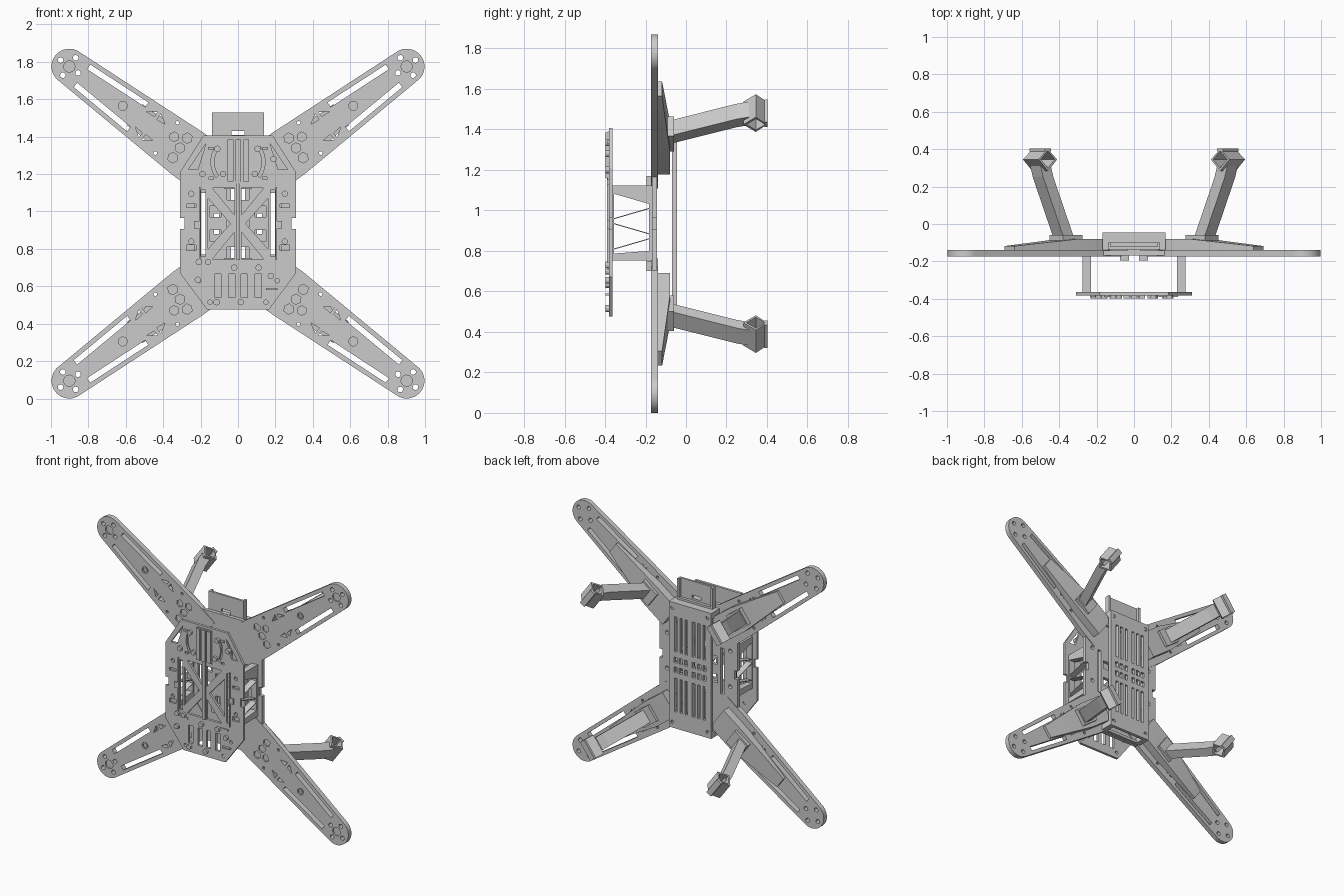
import bpy, bmesh
from math import sin, cos, pi, radians
from mathutils import Matrix, Vector

if "Cube" in bpy.data.objects:
    bpy.data.objects.remove(bpy.data.objects["Cube"])

ZC = 0.935                                   # mirror height of the frame


def finish(name, bm):
    bmesh.ops.remove_doubles(bm, verts=bm.verts, dist=1e-5)
    bmesh.ops.recalc_face_normals(bm, faces=bm.faces)
    me = bpy.data.meshes.new(name)
    bm.to_mesh(me)
    bm.free()
    ob = bpy.data.objects.new(name, me)
    bpy.context.collection.objects.link(ob)
    return ob


def plate(name, loops, a, b, side=False):
    """Flat outline with holes; in xz between y=a..b, or in yz between x=a..b."""
    cu = bpy.data.curves.new(name, 'CURVE')
    cu.dimensions, cu.fill_mode, cu.extrude = '2D', 'BOTH', abs(b - a) / 2
    for lp in loops:
        sp = cu.splines.new('POLY')
        sp.points.add(len(lp) - 1)
        for p, q in zip(sp.points, lp):
            p.co = (q[0], q[1], 0, 1)
        sp.use_cyclic_u = True
    tmp = bpy.data.objects.new(name + "_outline", cu)
    bpy.context.collection.objects.link(tmp)
    dg = bpy.context.evaluated_depsgraph_get()
    me = bpy.data.meshes.new_from_object(tmp.evaluated_get(dg))
    m = (a + b) / 2
    if side:
        me.transform(Matrix(((0, 0, 1, m), (1, 0, 0, 0), (0, 1, 0, 0), (0, 0, 0, 1))))
    else:
        me.transform(Matrix(((1, 0, 0, 0), (0, 0, -1, m), (0, 1, 0, 0), (0, 0, 0, 1))))
    bm = bmesh.new()
    bm.from_mesh(me)
    bpy.data.objects.remove(tmp)
    bpy.data.meshes.remove(me)
    return finish(name, bm)


def solids(name, groups):
    """One object made of several convex solids."""
    out = bmesh.new()
    for pts in groups:
        bm = bmesh.new()
        for p in pts:
            bm.verts.new(p)
        r = bmesh.ops.convex_hull(bm, input=bm.verts)
        bmesh.ops.dissolve_limit(bm, angle_limit=0.01, verts=bm.verts, edges=bm.edges)
        me = bpy.data.meshes.new("part")
        bm.to_mesh(me)
        bm.free()
        out.from_mesh(me)
        bpy.data.meshes.remove(me)
    return finish(name, out)


def box(x0, x1, y0, y1, z0, z1):
    return [(x, y, z) for x in (x0, x1) for y in (y0, y1) for z in (z0, z1)]


def rect(x0, x1, z0, z1):
    return [(x0, z0), (x1, z0), (x1, z1), (x0, z1)]


def circle(x, z, r, n=16):
    return [(x + r * cos(2 * pi * i / n), z + r * sin(2 * pi * i / n)) for i in range(n)]


def cyl(x, z, r, y0, y1, n=12):
    return [(p, y, q) for p, q in circle(x, z, r, n) for y in (y0, y1)]


def both(loops):
    return loops + [[(-x, z) for x, z in lp] for lp in loops]


# Octagonal plates
half = [(.185, 1.406), (.31, 1.21), (.31, .965), (.285, .965), (.285, .905),
        (.31, .905), (.31, .67), (.165, .475)]
octagon = half + [(-x, z) for x, z in reversed(half)]
arc = [(r * cos(radians(t)), 1.265 + r * sin(radians(t)))
       for r, ang in ((.145, range(-35, 36, 10)), (.128, range(35, -36, -10))) for t in ang]
front_holes = both([
    [(.17, 1.365), (.265, 1.225), (.215, 1.225)], arc,
    rect(.175, .197, .76, 1.115),
    [(.16, .80), (.16, 1.07), (.04, .935)],
    [(.018, 1.125), (.018, .98), (.137, 1.125)],
    [(.018, .745), (.018, .89), (.137, .745)],
    circle(.25, 1.095, .014), circle(.25, .84, .014),
    rect(.225, .275, 1.02, 1.04), rect(.225, .275, .79, .82),
    rect(.015, .05, .54, .665), rect(.09, .125, .54, .665),
    rect(.13, .155, 1.17, 1.185), circle(.15, .515, .012), circle(.21, .63, .012)])
plate("front_plate", [octagon] + front_holes, -.381, -.363)

mid_holes = both([rect(.175, .2, .77, 1.1), rect(.02, .06, 1.06, 1.12), rect(.02, .06, .75, .81),
                  rect(.09, .15, .97, 1.03), rect(.09, .15, .84, .90), rect(.02, .06, .9, .97),
                  circle(.25, 1.095, .014), circle(.25, .84, .014)])
plate("middle_plate", [octagon] + mid_holes, -.168, -.143)

# Front plate fittings: rails, spine, clips and bolt heads
rails = [box(x, x + .03, -.398, -.37, 1.16, 1.385) for x in (-.055, -.013, .03)]
rails += [box(-.055, .06, -.388, -.37, 1.15, 1.39), box(-.012, .012, -.39, -.365, .74, 1.16)]
for s in (-1, 1):
    rails += [box(s * .2, s * .208, -.39, -.365, .74, 1.13),
              box(s * .205, s * .235, -.39, -.37, .91, .95),
              box(s * .13, s * .16, -.39, -.37, 1.33, 1.345),
              box(s * .13, s * .19, -.388, -.37, .705, .716)]
rails.append(box(.15, .21, -.398, -.37, .58, .59))
solids("front_plate_rails", rails)
bolts = [(-.115, .515), (.015, .515), (-.215, .635), (-.02, .70), (.11, .70), (.175, .655),
         (-.16, .73), (-.21, .73), (-.11, 1.335), (.105, 1.335), (-.08, 1.2), (.09, 1.2), (.19, 1.28), (-.19, 1.2)]
solids("front_plate_bolts", [cyl(x, z, .017, -.398, -.37) for x, z in bolts])
solids("middle_plate_blocks", [box(s * .028, s * .075, -.195, -.16, z, z + .05)
                               for s in (-1, 1) for z in (.7, 1.12)])

# Zigzag side spacers
tri = []
zs = [1.085, 1.01, .935, .86, .785]
for i in range(4):
    l, r = (-.355, -.183) if i % 2 == 0 else (-.183, -.355)
    lo, hi = zs[i + 1] - .058, zs[i] - .013
    tri.append([(l, hi), (l, max(lo, .79) if i == 3 else lo), (r, (lo + hi) / 2 - .01), (r, (lo + hi) / 2 + .01)])
tri = [[(y, z + .01) for y, z in t] for t in tri]
for s, n in ((-1, "left"), (1, "right")):
    plate("spacer_" + n, [rect(-.366, -.167, .752, 1.124)] + tri, s * .23, s * .275, True)

# Back cover with cooling slots
cover_holes = []
for x in (.018, .06, .102):
    cover_holes += [rect(x, x + .02, 1.03, 1.28), rect(x, x + .026, .95, .99),
                    rect(x, x + .026, .88, .92), rect(x, x + .02, .60, .84)]
cover_holes += [circle(.14, 1.34, .013), circle(.14, .52, .013)]
plate("back_cover", [rect(-.168, .168, .48, 1.38)] + both(cover_holes), -.068, -.045)
walls = [box(-.168, .168, -.145, -.05, 1.362, 1.38), box(-.168, .168, -.145, -.125, .48, .5)]
walls += [box(s * .13, s * .168, -.145, -.05, z, z + .04) for s in (-1, 1) for z in (.48, 1.335)]
solids("cover_end_walls", walls)

# Upright panel at the top end
plate("top_panel", [rect(-.14, .14, 1.3, 1.53), rect(-.035, .035, 1.408, 1.43)], -.135, -.12)
solids("panel_lips", [box(s * .125, s * .14, -.13, -.1, 1.38, 1.53) for s in (-1, 1)]
       + [box(-.14, .14, -.13, -.1, 1.38, 1.395), box(-.035, .035, -.15, -.12, 1.39, 1.408)])

# Arms and legs, one set for every corner
base = Vector((.27, 1.31))
tip = Vector((.902, 1.775))
L = (tip - base).length
d = (tip - base) / L
n = Vector((-d.y, d.x))
R = .095


def width(s):
    return .14 - .045 * max(s, 0) / L


for sx, sz, corner in ((1, 1, "upper_right"), (-1, 1, "upper_left"),
                       (1, -1, "lower_right"), (-1, -1, "lower_left")):
    def P(s, t):
        p = base + d * s + n * t
        return (sx * p.x, ZC + sz * (p.y - ZC))

    def Q(s, t, y):
        x, z = P(s, t)
        return (x, y, z)

    def loop(pts):
        return [P(s, t) for s, t in pts]

    def block(s0, s1, w, y0, y1):
        return [Q(s, t, y) for s in (s0, s1) for t in (-w, w) for y in (y0, y1)]

    # Tapered arm with a round motor mount
    outline = [(-.15, -.14), (0, -.14)]
    outline += [(L + R * cos(radians(a)), R * sin(radians(a))) for a in range(-90, 91, 9)]
    outline += [(0, .14), (-.15, .14)]
    holes = []
    for k in (-1, 1):
        holes.append([(s, k * (width(s) - e)) for s, e in ((.33, .025), (.70, .025), (.70, .055), (.33, .055))])
        holes.append([(.19, k * .055), (.24, k * .05), (.24, k * .085)])
        holes.append([(.26, k * .055), (.31, k * .05), (.26, k * .085)])
        holes.append(circle(.14, k * .1, .01, 10))
    holes += [circle(L + .058 * cos(a), .058 * sin(a), .015, 12) for a in (0, pi / 2, pi, 1.5 * pi)]
    pockets = [circle(.05, t, .028, 6) for t in (-.065, 0, .065)] + [circle(.11, .03, .026, 6)]
    pockets += [circle(L, 0, .03, 16), circle(.43, 0, .024, 16)]
    plate("arm_" + corner, [loop(h) for h in [outline] + holes], -.163, -.138)
    plate("arm_face_" + corner, [loop(h) for h in [outline] + holes + pockets], -.173, -.163)
    bx, bz = P(.43, 0)
    solids("arm_bolt_" + corner, [cyl(bx, bz, .014, -.171, -.13)])

    # Sloped rib on the back of the arm, with the leg foot
    rib = []
    for s, w, y in ((-.1, .09, -.08), (.1, .09, -.08), (.49, .045, -.118)):
        rib += [Q(s, k * w, v) for k in (-1, 1) for v in (y, -.142)]
    solids("arm_rib_" + corner, [rib, block(.05, .18, .06, -.14, -.06)])

    # Bent leg
    secs = [(.12, -.10), (.135, -.065), (.268, .25), (.285, .31)]
    rings = [[Q(s + a, t, y) for a in (-.034, .034) for t in (-.047, .047)] for s, y in secs]
    solids("leg_" + corner, [rings[i] + rings[i + 1] for i in range(3)])

    # Diamond socket: four tube walls and a flat pad at the foot
    yc, so, si, sc = .345, .062, .046, .288
    out = [(so, 0), (0, so), (-so, 0), (0, -so)]
    inn = [(si, 0), (0, si), (-si, 0), (0, -si)]
    out = [(a, min(b, .055)) for a, b in out]
    tube = []
    for i in range(4):
        j = (i + 1) % 4
        tube.append([Q(sc + a, t, yc + b) for a, b in (out[i], out[j], inn[j], inn[i]) for t in (-.07, .07)])
    tube.append(block(sc - .02, sc + .02, .07, .387, .403))
    solids("leg_socket_" + corner, tube)

# Crisp edges with smooth rounds
bpy.ops.object.select_all(action='SELECT')
bpy.context.view_layer.objects.active = bpy.context.selected_objects[0]
bpy.ops.object.shade_smooth_by_angle(angle=radians(25))
